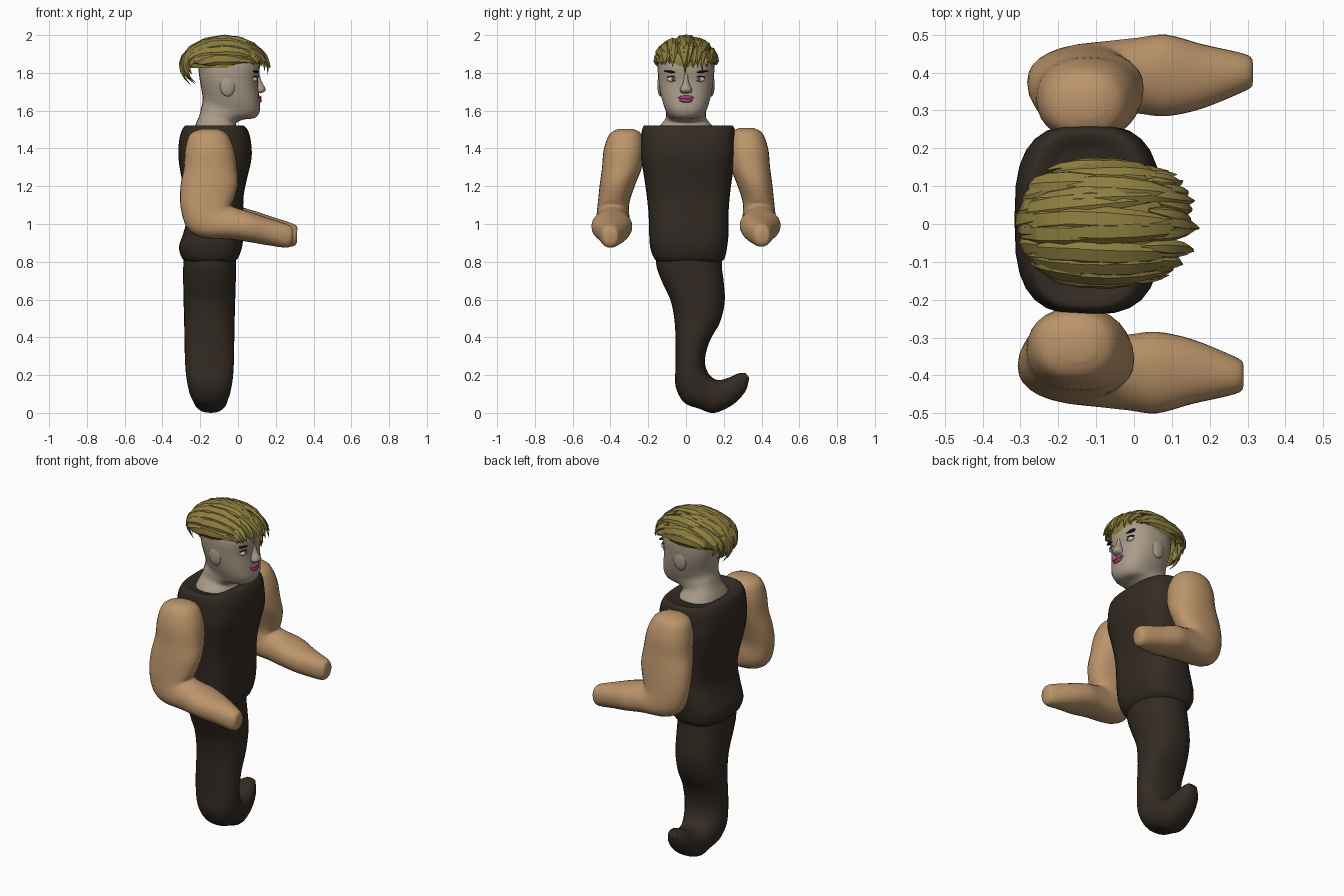
import bpy, bmesh, math, random
from mathutils import Vector, Matrix

if "Cube" in bpy.data.objects:
    bpy.data.objects.remove(bpy.data.objects["Cube"])

random.seed(4)


def material(name, rgb):
    m = bpy.data.materials.new(name)
    m.diffuse_color = (*rgb, 1)
    m.use_nodes = True
    m.node_tree.nodes["Principled BSDF"].inputs["Base Color"].default_value = m.diffuse_color
    return m


CLOTH = material("dark_cloth", (0.034, 0.024, 0.017))
SKIN = material("tan_skin", (0.50, 0.30, 0.145))
FACE = material("pale_skin", (0.40, 0.33, 0.25))
HAIR = material("blond_hair", (0.27, 0.21, 0.05))
LIPS = material("lips", (0.40, 0.05, 0.20))
DARK = material("dark_brow", (0.02, 0.012, 0.01))
WHITE = material("eye_white", (0.6, 0.57, 0.5))
IRIS = material("iris", (0.10, 0.07, 0.045))


def finish(bm, name, mat, angle=50):
    bmesh.ops.recalc_face_normals(bm, faces=bm.faces)
    me = bpy.data.meshes.new(name)
    bm.to_mesh(me)
    bm.free()
    ob = bpy.data.objects.new(name, me)
    bpy.context.collection.objects.link(ob)
    me.materials.append(mat)
    bpy.ops.object.select_all(action='DESELECT')
    ob.select_set(True)
    bpy.context.view_layer.objects.active = ob
    if angle:
        bpy.ops.object.shade_smooth_by_angle(angle=math.radians(angle))
    return ob


def spline(rows, steps):
    """Catmull-Rom through rows of numbers."""
    out = []
    for i in range(len(rows) - 1):
        a, b, c, d = rows[max(i - 1, 0)], rows[i], rows[i + 1], rows[min(i + 2, len(rows) - 1)]
        for k in range(steps):
            t = k / steps
            out.append([0.5 * (2 * q + (r - p) * t + (2 * p - 5 * q + 4 * r - s) * t * t
                               + (3 * q - p - 3 * r + s) * t ** 3) for p, q, r, s in zip(a, b, c, d)])
    return out + [rows[-1]]


def loft(name, rows, mat, across='y', power=0.9, n=28, steps=4, place=Matrix()):
    """Each row: (h1, z1, h2, z2, lo, hi) - a line in a vertical plane and its extent across it."""
    bm = bmesh.new()
    rings = []
    for h1, z1, h2, z2, lo, hi in spline(rows, steps):
        ring = []
        for j in range(n):
            a = 2 * math.pi * j / n
            ca, sa = (math.copysign(abs(f(a)) ** power, f(a)) for f in (math.cos, math.sin))
            h = (h1 + h2) / 2 + (h2 - h1) / 2 * ca
            z = (z1 + z2) / 2 + (z2 - z1) / 2 * ca
            w = (lo + hi) / 2 + (hi - lo) / 2 * sa
            ring.append(bm.verts.new(place @ Vector((h, w, z) if across == 'y' else (w, h, z))))
        rings.append(ring)
    for r, s in zip(rings, rings[1:]):
        for j in range(n):
            bm.faces.new((r[j], r[(j + 1) % n], s[(j + 1) % n], s[j]))
    bm.faces.new(rings[0])
    bm.faces.new(rings[-1])
    return finish(bm, name, mat)


def blob(name, loc, size, mat, tilt=0):
    bm = bmesh.new()
    bmesh.ops.create_uvsphere(bm, u_segments=16, v_segments=10, radius=1)
    bm.transform(Matrix.Translation(loc) @ Matrix.Rotation(tilt, 4, 'X') @ Matrix.Diagonal((*size, 1)))
    return finish(bm, name, mat)


# Torso
torso = [(-.22, -.03, 1.505, -.17, .20), (-.27, .02, 1.522, -.215, .24), (-.295, .05, 1.50, -.232, .258),
         (-.312, .068, 1.44, -.238, .262), (-.315, .072, 1.35, -.238, .262), (-.30, .05, 1.25, -.222, .245),
         (-.275, .03, 1.15, -.208, .232), (-.265, .028, 1.05, -.198, .225), (-.29, .028, .95, -.195, .225),
         (-.312, .022, .88, -.19, .218), (-.297, 0, .82, -.17, .205), (-.26, -.03, .793, -.14, .18)]
loft("torso", [(a, z, b, z, lo, hi) for a, b, z, lo, hi in torso], CLOTH, power=0.68)

# Curled tail in place of legs
loft("tail", [(-.16, .84, .19, .84, -.285, -.01), (-.155, .77, .19, .77, -.29, -.01),
              (-.125, .69, .20, .69, -.29, -.012), (-.08, .59, .205, .59, -.288, -.015),
              (-.06, .48, .18, .48, -.285, -.018), (-.055, .36, .125, .38, -.283, -.02),
              (-.055, .25, .10, .28, -.28, -.022), (-.055, .14, .115, .215, -.272, -.028),
              (-.01, .055, .15, .18, -.258, -.04), (.07, .022, .18, .175, -.245, -.05),
              (.15, .0, .20, .178, -.235, -.055), (.25, .045, .235, .19, -.22, -.07),
              (.315, .115, .28, .21, -.20, -.09), (.335, .185, .315, .212, -.17, -.115)],
     CLOTH, across='x', power=0.85)

# Bent arms, mirrored with the near one sitting slightly further back
arm = [(-.17, 1.508, -.08, 1.508, .28, .36), (-.23, 1.48, -.03, 1.48, .235, .405),
       (-.255, 1.40, .005, 1.40, .22, .435), (-.262, 1.30, .02, 1.30, .235, .445),
       (-.28, 1.20, .025, 1.22, .27, .457), (-.278, 1.09, .005, 1.14, .30, .467),
       (-.245, .985, -.01, 1.105, .30, .475), (-.17, .935, .01, 1.093, .30, .482),
       (-.03, .925, .05, 1.08, .292, .492), (.07, .912, .10, 1.065, .285, .50),
       (.17, .895, .19, 1.035, .305, .475), (.285, .88, .295, 1.0, .35, .45),
       (.312, .905, .314, .98, .365, .435)]
loft("left_arm", arm, SKIN)
loft("right_arm", arm, SKIN, place=Matrix.Translation((-.025, 0, -.005)) @ Matrix.Diagonal((1, -1, 1, 1)))

# Head flowing down into the neck
skull = [(-.24, 1.48, .01, 1.48, .165), (-.225, 1.525, -.005, 1.512, .14), (-.205, 1.575, -.01, 1.535, .11),
         (-.195, 1.615, .03, 1.553, .105), (-.188, 1.65, .09, 1.562, .108), (-.19, 1.69, .116, 1.60, .122),
         (-.197, 1.73, .114, 1.66, .136), (-.205, 1.78, .106, 1.75, .147), (-.21, 1.85, .115, 1.83, .148),
         (-.19, 1.91, .09, 1.90, .125), (-.12, 1.945, .02, 1.94, .06)]
loft("head", [(*r[:4], -r[4], r[4]) for r in skull], FACE, power=0.85)

# Face details
loft("nose", [(.08, 1.80, .112, 1.80, -.012, .012), (.08, 1.755, .125, 1.755, -.014, .014),
              (.08, 1.715, .147, 1.71, -.032, .032), (.08, 1.695, .122, 1.692, -.026, .026)], FACE, n=12)
blob("upper_lip", (.111, 0, 1.669), (.014, .042, .011), LIPS)
blob("lower_lip", (.112, 0, 1.654), (.014, .034, .012), LIPS)
for side, s in (("left", 1), ("right", -1)):
    blob(side + "_eye", (.088, s * .07, 1.766), (.015, .031, .014), WHITE)
    blob(side + "_eyelid", (.087, s * .07, 1.781), (.015, .033, .003), DARK, s * -.1)
    blob(side + "_iris", (.099, s * .068, 1.767), (.006, .010, .011), IRIS)
    blob(side + "_brow", (.092, s * .078, 1.806), (.016, .040, .006), DARK, s * .12)
    blob(side + "_ear", (-.055, s * .134, 1.735), (.042, .018, .06), FACE)

# Hair: an inner cap covered with overlapping chunky tapered locks
bm = bmesh.new()
bmesh.ops.create_uvsphere(bm, u_segments=24, v_segments=14, radius=1)
bmesh.ops.delete(bm, geom=[v for v in bm.verts if v.co.z < -.25], context='VERTS')
bm.transform(Matrix.Translation((-.07, 0, 1.855)) @ Matrix.Diagonal((.19, .154, .125, 1)))
finish(bm, "hair_cap", HAIR)


def dome(th, la, lift):
    x = -.075 + (.207 + .008 * max(0, -math.sin(th)) + lift) * math.sin(th) * (0.58 + 0.42 * math.cos(la))
    y = (.155 + lift) * math.sin(la) * (0.72 + 0.28 * max(0, math.cos(th)))
    return Vector((x, y, 1.85 + (.133 + lift) * math.cos(th) * (math.cos(la) * .93 + .07)))


def lock(bm, th0, th1, la0, la1, width, flick):
    steps, rings = 6, []
    for i in range(steps + 1):
        t = i / steps
        th, la = th0 + (th1 - th0) * t, la0 + (la1 - la0) * t
        p = dome(th, la, .004 + flick * t * t)
        side = (dome(th, la + .03, 0) - dome(th, la - .03, 0)).normalized()
        tangent = (dome(th + .03, la, 0) - dome(th - .03, la, 0)).normalized()
        up = tangent.cross(side).normalized()
        if up.dot(p - Vector((-.075, 0, 1.82))) < 0:
            up = -up
        w = width * max(.08, min(1, .3 + 2.5 * t, 2.4 * (1 - t)))
        k = .013 * w / width
        shape = ((-1, -.3), (-.5, .85), (.5, .85), (1, -.3), (0, -1))
        rings.append([bm.verts.new(p + side * w * a + up * k * b) for a, b in shape])
    for r, s in zip(rings, rings[1:]):
        for j in range(5):
            bm.faces.new((r[j], r[(j + 1) % 5], s[(j + 1) % 5], s[j]))
    bm.faces.new(rings[0])
    bm.faces.new(rings[-1])


bm = bmesh.new()
rad, uni = math.radians, random.uniform
for i in range(10):
    la = rad(-82 + 18.2 * i)
    edge = abs(la) / rad(82)
    # long forward lock, two fringe locks, and two swept to the nape
    lock(bm, rad(-62 + uni(-15, 15)), rad(86 + uni(-8, 8)), la, la + uni(-.25, .25), .034, uni(.0, .02))
    for d in (-.08, .08):
        lock(bm, rad(35 + uni(-10, 10)), rad(103 - 10 * edge + uni(-9, 9)), la + d, la + d + uni(-.2, .2),
             .021, uni(.015, .04))
    lock(bm, rad(25 + uni(-20, 20)), rad(-120 + 18 * edge + uni(-14, 14)), la, la + uni(-.25, .25), .034, uni(.0, .035))
    lock(bm, rad(-45), rad(-138 + 26 * edge + uni(-12, 12)), la * .9, la * .9 + uni(-.2, .2), .03, uni(.0, .03))
finish(bm, "hair_locks", HAIR, 25)
